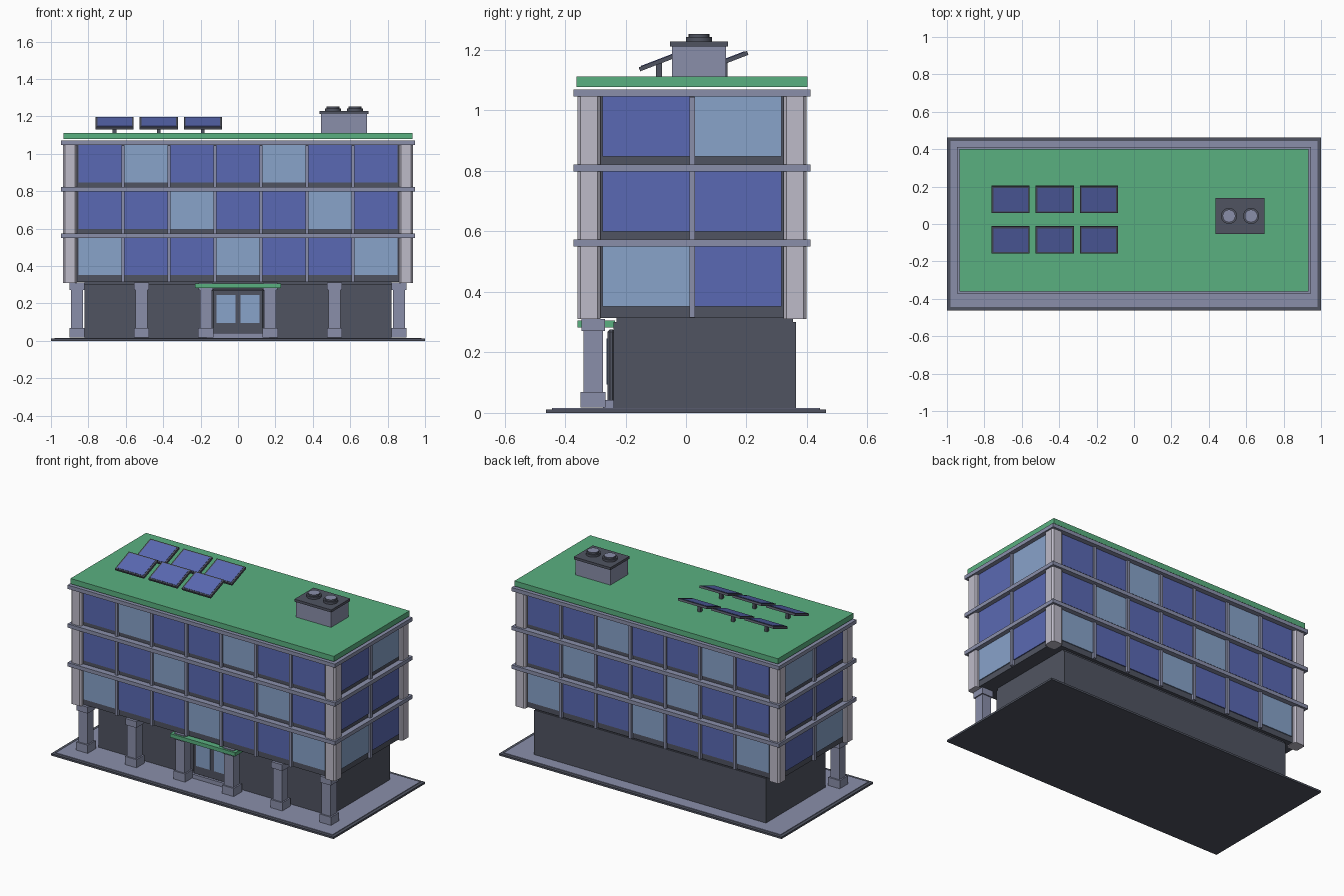
import bpy
import bmesh
import math
from mathutils import Matrix, Vector

if "Cube" in bpy.data.objects:
    bpy.data.objects.remove(bpy.data.objects["Cube"])


def material(name, *rgb):
    lin = [((c / 255 + 0.055) / 1.055) ** 2.4 for c in rgb] + [1]
    m = bpy.data.materials.new(name)
    m.use_nodes = True
    m.diffuse_color = lin
    m.node_tree.nodes["Principled BSDF"].inputs["Base Color"].default_value = lin
    return m


DARK = material("charcoal", 80, 84, 97)
SLATE = material("slate_grey", 138, 143, 170)
PALE = material("pale_grey", 190, 187, 201)
GREEN = material("roof_green", 90, 176, 128)
BLUE = material("deep_blue_glass", 90, 105, 179)
SKY = material("sky_blue_glass", 136, 163, 202)


def add_object(name, bm, mats):
    bmesh.ops.recalc_face_normals(bm, faces=bm.faces)
    me = bpy.data.meshes.new(name)
    bm.to_mesh(me)
    bm.free()
    for m in mats:
        me.materials.append(m)
    ob = bpy.data.objects.new(name, me)
    bpy.context.collection.objects.link(ob)
    return ob


def add_box(bm, center, size, rot=Matrix(), mat=0):
    m = Matrix.Translation(center) @ rot @ Matrix.Diagonal((*size, 1))
    verts = bmesh.ops.create_cube(bm, size=1, matrix=m)["verts"]
    for f in {f for v in verts for f in v.link_faces}:
        f.material_index = mat
    return verts


def boxes(name, items, *mats):
    """One object from (center, size[, material index]) boxes."""
    bm = bmesh.new()
    for c, s, *i in items:
        add_box(bm, c, s, mat=i[0] if i else 0)
    return add_object(name, bm, mats)


def span(x, y, z):
    """Center and size from three (low, high) ranges."""
    return ([(a + b) / 2 for a, b in (x, y, z)], [b - a for a, b in (x, y, z)])


# Upper block layout
CY = 0.02                  # middle of the upper block in y
HX, HY = 0.936, 0.378      # outer half sizes
PILLAR = 0.075
FLOOR, Z0 = 0.248, 0.314   # storey height and underside
FX, FY = 0.912, 0.354      # half sizes of the recessed wall

# Ground slab, paving and ground floor
boxes("ground_slab", [span((-1, 1), (-0.463, 0.463), (0, 0.012))], DARK)
boxes("paving", [span((-0.98, 0.98), (-0.443, 0.443), (0.01, 0.016))], SLATE)
boxes("ground_floor", [span((-0.82, 0.82), (-0.24, 0.363), (0.014, 0.3)),
                       span((-0.82, 0.82), (-0.23, 0.353), (0.3, 0.32))], DARK)

# Upper wall core, which shows as the sills below the windows
boxes("upper_walls", [span((-FX, FX), (CY - FY, CY + FY), (Z0, 1.05))], DARK)

# Chamfered corner pillars
bm = bmesh.new()
for sx in (-1, 1):
    for sy in (-1, 1):
        add_box(bm, (sx * (HX - PILLAR / 2), CY + sy * (HY - PILLAR / 2), 0.68),
                (PILLAR, PILLAR, 0.74))
upright = [e for e in bm.edges if abs(e.verts[0].co.z - e.verts[1].co.z) > 0.1]
bmesh.ops.bevel(bm, geom=upright, offset=0.01, segments=1, affect='EDGES')
add_object("corner_pillars", bm, [PALE])

# Projecting bands at each floor line
boxes("floor_bands", [((0, CY, Z0 + FLOOR * k), (1.892, 0.784, 0.024)) for k in (1, 2, 3)], SLATE)

# Windows and mullions on all four sides
panes, mullions = [], []
for horizontal, count, half, wall in ((True, 7, HX - PILLAR, FY), (False, 2, HY - PILLAR, FX)):
    pitch = 2 * half / count

    def place(u, w, z, du, dw, dz):
        if horizontal:
            return (u, CY + w, z), (du, dw, dz)
        return (w, CY + u, z), (dw, du, dz)

    for side in (-1, 1):
        for i in range(count):
            u = -half + pitch * (i + 0.5)
            for k in range(3):
                z = Z0 + FLOOR * k + 0.137
                panes.append((*place(u, side * (wall + 0.002), z, pitch - 0.014, 0.008, 0.2),
                              1 if (i + k) % 3 == 0 else 0))
        for i in range(1, count):
            mullions.append(place(-half + pitch * i, side * (wall + 0.006), 0.68,
                                  0.018, 0.024, 0.73))
boxes("windows", panes, BLUE, SKY)
boxes("mullions", mullions, SLATE)

# Entrance colonnade
cols = []
for x in (-0.861, -0.516, -0.172, 0.172, 0.516, 0.861):
    for z, w, h in ((0.043, 0.082, 0.052), (0.17, 0.064, 0.24), (0.291, 0.078, 0.04)):
        cols.append(((x, -0.307, z), (w, w, h)))
boxes("front_columns", cols, SLATE)

# Entrance: canopy, step, door frame and glazed doors
boxes("entrance_canopy", [span((-0.23, 0.23), (-0.358, -0.235), (0.282, 0.306))], GREEN)
boxes("entrance_step", [span((-0.17, 0.17), (-0.275, -0.235), (0.014, 0.042))], SLATE)
frame = boxes("door_frame", [span((-0.138, 0.138), (-0.26, -0.235), (0.035, 0.276))], DARK)
bev = frame.modifiers.new("edge_bevel", 'BEVEL')
bev.width = 0.008
bev.segments = 1
boxes("door_glass", [((s * 0.064, -0.26, 0.17), (0.1, 0.006, 0.152)) for s in (-1, 1)], SKY)

# Green roof
boxes("green_roof", [span((-0.932, 0.932), (CY - 0.382, CY + 0.382), (1.078, 1.112))], GREEN)

# Solar panels: tilted frame, blue cell sheet and post
bm = bmesh.new()
posts = []
tilt = Matrix.Rotation(math.radians(21), 4, 'X')
for x in (-0.66, -0.424, -0.188):
    for y in (-0.083, 0.133):
        c = Vector((x, y, 1.163))
        add_box(bm, c, (0.204, 0.152, 0.014), tilt)
        add_box(bm, c + tilt @ Vector((0, 0, 0.006)), (0.184, 0.134, 0.006), tilt, 1)
        posts.append(((x, y - 0.006, 1.133), (0.02, 0.02, 0.05)))
add_object("solar_panels", bm, [DARK, BLUE])
boxes("panel_posts", posts, DARK)

# Rooftop ventilation unit with two fans
VX, VY = 0.567, 0.043
boxes("vent_box", [((VX, VY, 1.162), (0.248, 0.178, 0.102))], SLATE)
boxes("vent_lid", [((VX, VY, 1.22), (0.26, 0.192, 0.016))], DARK)
bm = bmesh.new()
for s in (-1, 1):
    for r, z, h in ((0.043, 1.234, 0.016), (0.034, 1.246, 0.014)):
        bmesh.ops.create_cone(bm, cap_ends=True, segments=24, radius1=r, radius2=r, depth=h,
                              matrix=Matrix.Translation((VX + s * 0.059, VY, z)))
for f in bm.faces:
    if f.normal.z > 0.9 and f.calc_center_median().z > 1.25:
        f.material_index = 1
fans = add_object("vent_fans", bm, [DARK, SLATE])
bpy.ops.object.select_all(action='DESELECT')
fans.select_set(True)
bpy.context.view_layer.objects.active = fans
bpy.ops.object.shade_smooth_by_angle()
